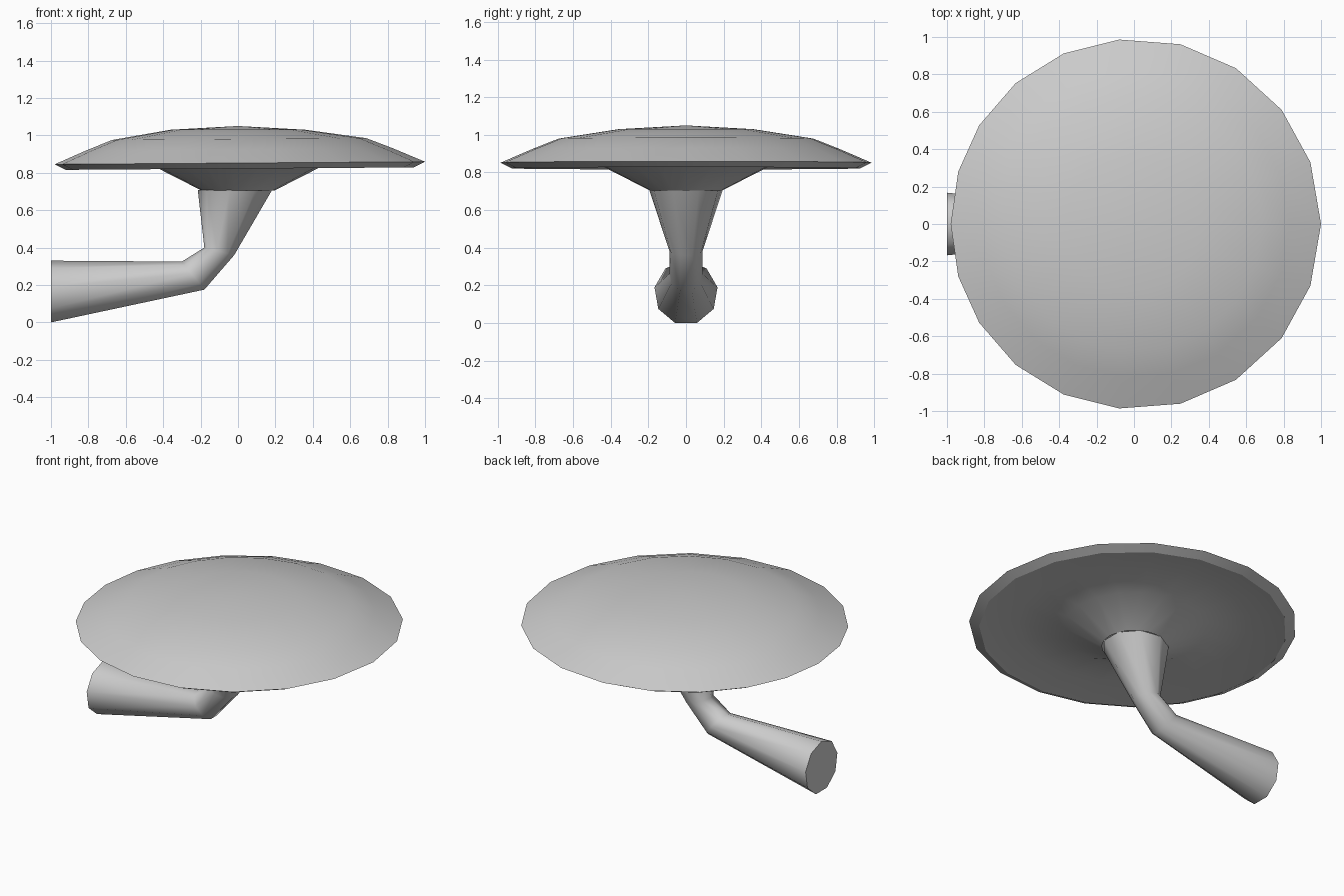
import bpy, bmesh
from math import sin, cos, pi, radians
from mathutils import Vector

if "Cube" in bpy.data.objects:
    bpy.data.objects.remove(bpy.data.objects["Cube"])


def loft(name, rings, smooth_angle, tip=None, cap_start=False):
    """Skin closed rings of points; optional centre tip on the last ring."""
    bm = bmesh.new()
    loops = [[bm.verts.new(p) for p in ring] for ring in rings]
    n = len(loops[0])
    for a, b in zip(loops, loops[1:]):
        for i in range(n):
            j = (i + 1) % n
            bm.faces.new((a[i], a[j], b[j], b[i]))
    if cap_start:
        bm.faces.new(loops[0])
    if tip:
        t = bm.verts.new(tip)
        for i in range(n):
            bm.faces.new((loops[-1][i], loops[-1][(i + 1) % n], t))
    bmesh.ops.recalc_face_normals(bm, faces=bm.faces)
    mesh = bpy.data.meshes.new(name)
    bm.to_mesh(mesh)
    bm.free()
    ob = bpy.data.objects.new(name, mesh)
    bpy.context.collection.objects.link(ob)
    bpy.ops.object.select_all(action='DESELECT')
    bpy.context.view_layer.objects.active = ob
    ob.select_set(True)
    bpy.ops.object.shade_smooth_by_angle(angle=radians(smooth_angle))
    return ob


# Domed cap: neck, hollow underside, bevelled rim, dome (slightly uneven 20 sides)
half = [0, 19.3, 37.7, 56.8, 75.5, 94.6, 112.4, 130, 147.5, 163.4, 180]
angles = [radians(a) for a in half + [360 - a for a in half[-2:0:-1]]]
profile = [(0.195, 0.705), (0.44, 0.83), (0.70, 0.855), (0.93, 0.822),
           (0.99, 0.852), (0.82, 0.925), (0.68, 0.98), (0.36, 1.03)]


def cap_ring(r, z):
    ring = []
    for a in angles:
        k = r * (1 + 0.01 * cos(a))  # rim reaches a little further to +x
        if r < 0.5:
            k = r
        x = k * cos(a)
        ring.append((x, k * sin(a), z + 0.007 * x * (r > 0.5)))
    return ring


loft("cap", [cap_ring(r, z) for r, z in profile], 28, tip=(0, 0, 1.05))


# Bent stem: nine-sided sections given by upper point, lower point (x, z), half width
def stem_ring(top, bottom, width):
    t, b = Vector((top[0], 0, top[1])), Vector((bottom[0], 0, bottom[1]))
    c = b.lerp(t, 0.94 / 1.94)
    up = t - c
    return [c + up * cos(2 * pi * i / 9) + Vector((0, width * sin(2 * pi * i / 9), 0))
            for i in range(9)]


sections = [((-1.0, 0.33), (-1.0, 0.0), 0.17),
            ((-0.30, 0.325), (-0.18, 0.175), 0.09),
            ((-0.18, 0.40), (-0.02, 0.36), 0.09),
            ((-0.215, 0.707), (0.182, 0.707), 0.198)]
loft("stem", [stem_ring(*s) for s in sections], 60, cap_start=True)
